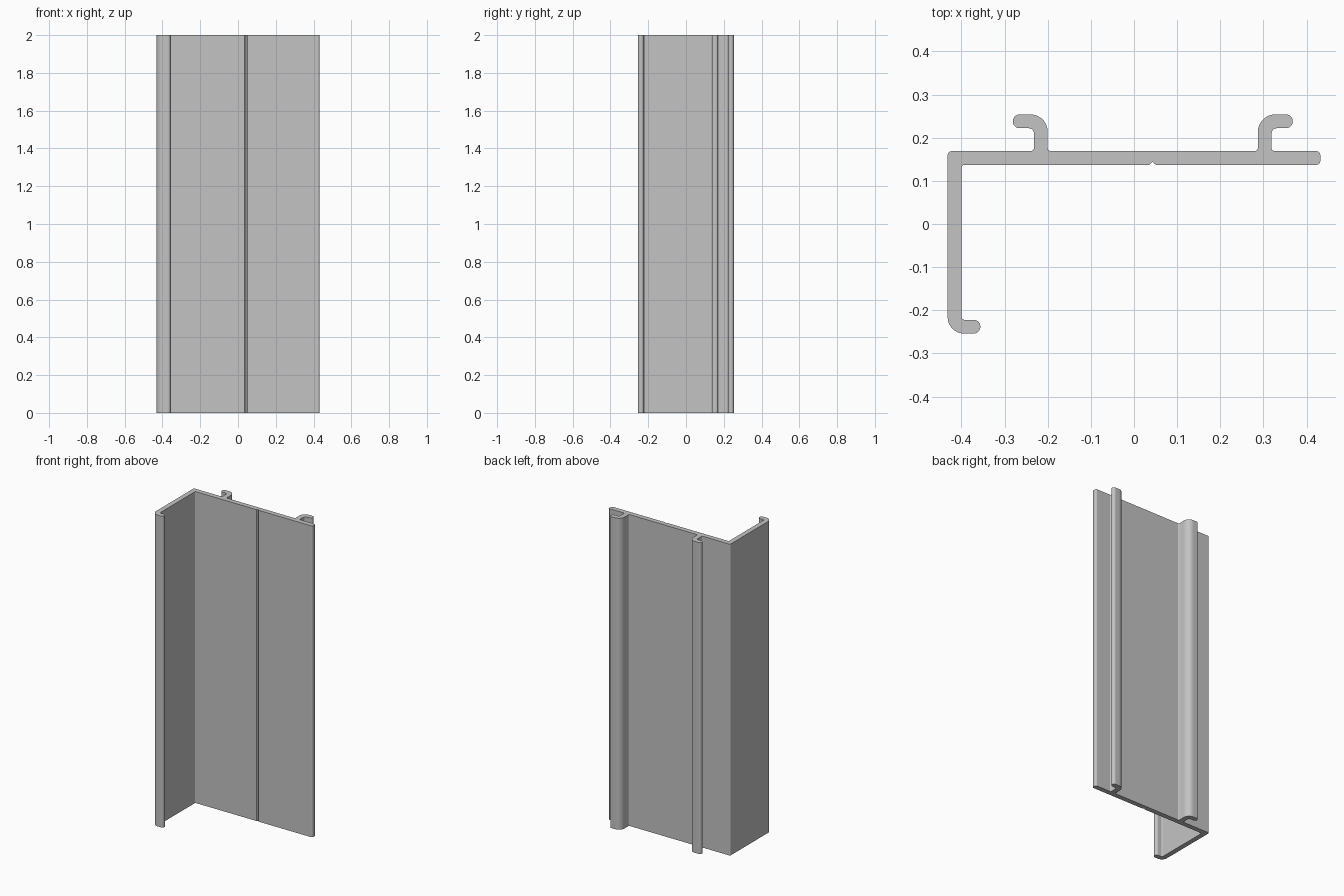
import bpy, bmesh, math
from mathutils import Vector

cube = bpy.data.objects.get("Cube")
if cube:
    bpy.data.objects.remove(cube, do_unlink=True)

HEIGHT = 2.0
WALL = 0.032          # sheet thickness
W, D = 0.432, 0.254   # half width and half depth
BACK = 0.169          # rear face of the main plate
INNER = BACK - WALL
END = 0.0158          # full round at free ends
FILLET = 0.007


def hook(stem, side):
    """Corners of a rear hook, from its outer base round to its inner base."""
    inner = stem + side * WALL
    tip = stem + side * 0.081
    return [(stem, BACK, FILLET), (stem, D, 0.04), (tip, D, END),
            (tip, D - WALL, END), (inner, D - WALL, 0.012), (inner, BACK, FILLET)]


def rounded(corners, steps=7):
    """Replace each (x, y, radius) corner by a tangent arc."""
    points = []
    for i, (x, y, r) in enumerate(corners):
        p = Vector((x, y))
        a = (Vector(corners[i - 1][:2]) - p).normalized()
        b = (Vector(corners[(i + 1) % len(corners)][:2]) - p).normalized()
        if r == 0:
            points.append(p)
            continue
        half = a.angle(b) / 2
        centre = p + (a + b).normalized() * r / math.sin(half)
        start = p + a * r / math.tan(half) - centre
        end = p + b * r / math.tan(half) - centre
        sweep = start.angle(end)
        for k in range(steps + 1):
            t = k / steps
            points.append(centre + (start * math.sin((1 - t) * sweep)
                                    + end * math.sin(t * sweep)) / math.sin(sweep))
    return points


# Cross-section, anticlockwise from the front lip
notch = 0.043
corners = [(-W, -D, 0.038), (-0.356, -D, END), (-0.356, WALL - D, END),
           (WALL - W, WALL - D, FILLET), (WALL - W, INNER, FILLET),
           (notch - 0.008, INNER, 0), (notch, INNER + 0.007, 0), (notch + 0.008, INNER, 0),
           (W, INNER, 0.01), (W, BACK, 0.01)]
corners += reversed(hook(0.287, 1))
corners += hook(-0.2, -1)
corners += [(-W, BACK, 0.01)]

# Extrude the section to full height
bm = bmesh.new()
base = bm.faces.new([bm.verts.new((p.x, p.y, 0)) for p in rounded(corners)])
top = bmesh.ops.extrude_face_region(bm, geom=[base], use_keep_orig=True)
bmesh.ops.translate(bm, vec=(0, 0, HEIGHT),
                    verts=[v for v in top["geom"] if isinstance(v, bmesh.types.BMVert)])
bmesh.ops.recalc_face_normals(bm, faces=bm.faces)
mesh = bpy.data.meshes.new("extruded_profile")
bm.to_mesh(mesh)
bm.free()
profile = bpy.data.objects.new("extruded_profile", mesh)
bpy.context.collection.objects.link(profile)

# Plain grey metal
grey = bpy.data.materials.new("plain_grey")
grey.use_nodes = True
colour = (0.55, 0.55, 0.55, 1)
grey.diffuse_color = colour
grey.node_tree.nodes["Principled BSDF"].inputs["Base Color"].default_value = colour
mesh.materials.append(grey)

# Smooth bends, with flat faces kept flat
bpy.ops.object.select_all(action="DESELECT")
profile.select_set(True)
bpy.context.view_layer.objects.active = profile
bpy.ops.object.shade_smooth_by_angle(angle=math.radians(30))
weighted = profile.modifiers.new("flat_faces", "WEIGHTED_NORMAL")
weighted.keep_sharp = True
